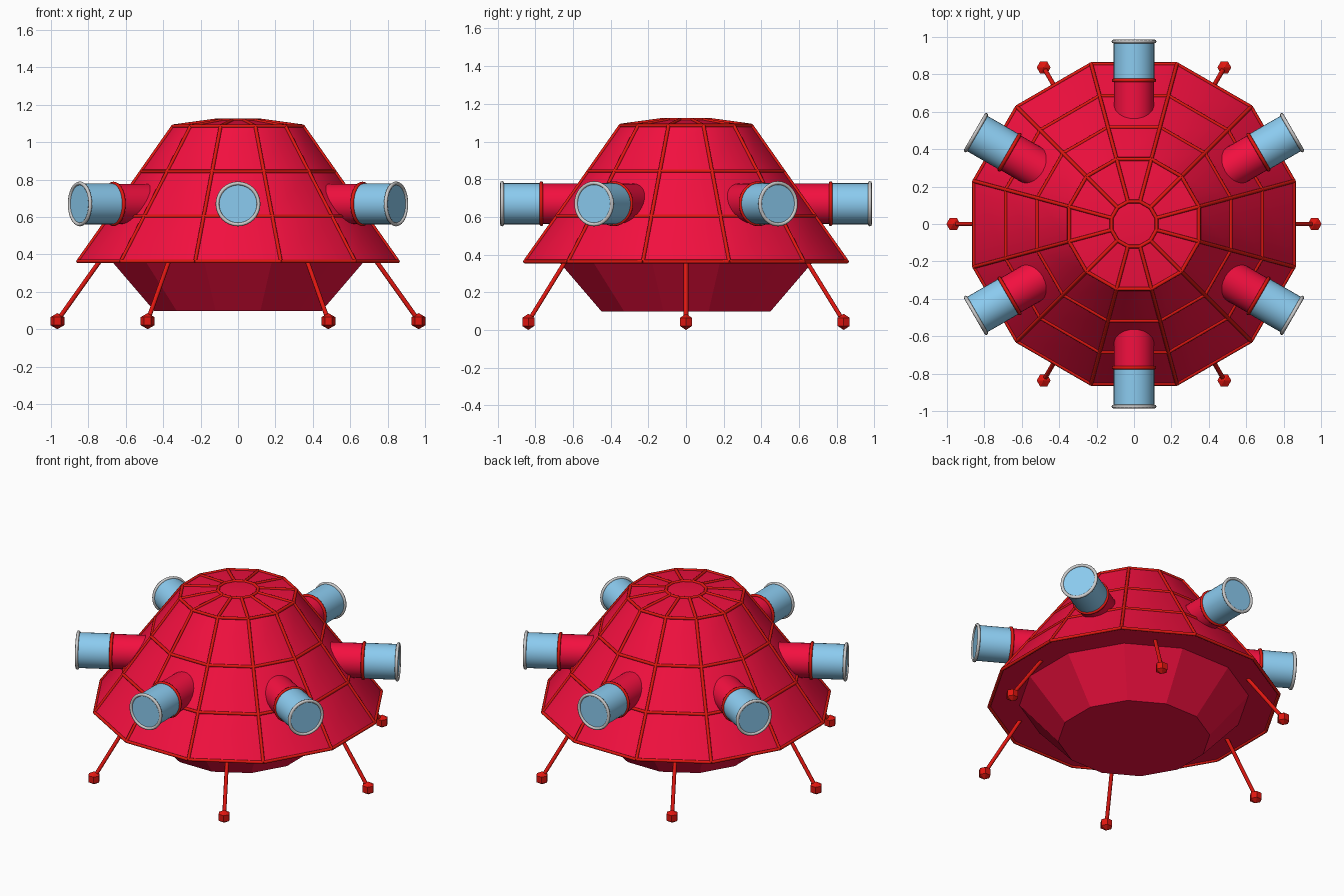
import bpy, bmesh
from math import pi, radians, cos, sin
from mathutils import Vector, Matrix

if "Cube" in bpy.data.objects:
    bpy.data.objects.remove(bpy.data.objects["Cube"])

def material(name, rgb):
    m = bpy.data.materials.new(name)
    m.diffuse_color = (*rgb, 1)
    m.use_nodes = True
    m.node_tree.nodes["Principled BSDF"].inputs["Base Color"].default_value = m.diffuse_color
    return m

CRIMSON = material("crimson", (0.9, 0.005, 0.05))
RED = material("frame_red", (0.75, 0.008, 0.005))
BLUE = material("sky_blue", (0.26, 0.6, 0.87))

def finish(name, bm, mat=None, smooth=None):
    bmesh.ops.recalc_face_normals(bm, faces=bm.faces)
    me = bpy.data.meshes.new(name)
    bm.to_mesh(me)
    bm.free()
    ob = bpy.data.objects.new(name, me)
    bpy.context.collection.objects.link(ob)
    if mat:
        me.materials.append(mat)
    if smooth:
        bpy.ops.object.select_all(action='DESELECT')
        ob.select_set(True)
        bpy.context.view_layer.objects.active = ob
        bpy.ops.object.shade_smooth_by_angle(angle=radians(smooth))
    return ob

def polar(r, deg, z):
    return Vector((r * cos(radians(deg)), r * sin(radians(deg)), z))

def ring_points(apothem, z):
    # 12-gon with a flat side facing each axis
    return [polar(apothem / cos(pi / 12), 15 + 30 * k, z) for k in range(12)]

def stacked(name, profile, mat, smooth=None):
    bm = bmesh.new()
    rings = [[bm.verts.new(p) for p in ring_points(r, z)] for r, z in profile]
    for a, b in zip(rings, rings[1:]):
        for k in range(12):
            j = (k + 1) % 12
            bm.faces.new((a[k], a[j], b[j], b[k]))
    bm.faces.new(rings[0])
    bm.faces.new(rings[-1])
    return finish(name, bm, mat, smooth)

def rod(bm, a, b, r, sides=8):
    d = b - a
    mat = Matrix.Translation((a + b) / 2) @ d.to_track_quat('Z', 'Y').to_matrix().to_4x4()
    bmesh.ops.create_cone(bm, cap_ends=True, segments=sides, radius1=r, radius2=r,
                          depth=d.length, matrix=mat)

def lathe(name, profile, deg, mat, smooth=35, closed=False):
    # revolve (radius, distance) points around a horizontal pod axis
    bm = bmesh.new()
    vs = [bm.verts.new((r, 0, d)) for r, d in profile]
    edges = [bm.edges.new(p) for p in zip(vs, vs[1:])]
    if closed:
        edges.append(bm.edges.new((vs[-1], vs[0])))
    bmesh.ops.spin(bm, geom=vs + edges, axis=(0, 0, 1), cent=(0, 0, 0),
                   angle=2 * pi, steps=32)
    bmesh.ops.remove_doubles(bm, verts=bm.verts, dist=1e-5)
    place = Matrix.Translation((0, 0, 0.67)) @ Matrix.Rotation(radians(deg), 4, 'Z') \
        @ Matrix.Rotation(pi / 2, 4, 'Y')
    bmesh.ops.transform(bm, matrix=place, verts=bm.verts)
    return finish(name, bm, mat, smooth)

def torus(name, major, minor, dist, deg, mat):
    pts = [(major + minor * cos(k * pi / 4), dist + minor * sin(k * pi / 4)) for k in range(8)]
    lathe(name, pts, deg, mat, 60, closed=True)

# Upper shell and lower hull
SHELL = [(0.855, 0.363), (0.685, 0.604), (0.517, 0.843), (0.347, 1.085), (0.12, 1.116)]
stacked("upper_shell", SHELL, CRIMSON, 35)
stacked("lower_hull", [(0.447, 0.097), (0.675, 0.363)], CRIMSON)

# Raised frame along every shell edge
bm = bmesh.new()
rings = [ring_points(r, z) for r, z in SHELL]
for i, ring in enumerate(rings):
    for k in range(12):
        rod(bm, ring[k], ring[(k + 1) % 12], 0.010)
        if i + 1 < len(rings):
            rod(bm, ring[k], rings[i + 1][k], 0.010)
finish("shell_frame", bm, RED, 50)

for i in range(6):
    # Landing legs with faceted feet
    a = 60 * i
    bm = bmesh.new()
    foot = polar(0.966, a, 0.045)
    rod(bm, foot, polar(0.735, a, 0.37), 0.012)
    finish(f"leg_{i+1}", bm, RED, 50)
    bm = bmesh.new()
    bmesh.ops.create_uvsphere(bm, u_segments=6, v_segments=3, radius=0.043,
                              matrix=Matrix.Translation((foot.x, foot.y, 0.043))
                              @ Matrix.Rotation(pi / 6, 4, 'Z'))
    finish(f"foot_{i+1}", bm, RED)

    # Window pods: red sleeve, blue glass barrel, collar and rim
    b = 30 + 60 * i
    lathe(f"pod_sleeve_{i+1}", [(0, 0.5), (0.107, 0.5), (0.107, 0.77), (0, 0.77)], b, CRIMSON)
    lathe(f"pod_glass_{i+1}", [(0, 0.765), (0.109, 0.765), (0.109, 0.977), (0, 0.977)], b, BLUE)
    torus(f"pod_collar_{i+1}", 0.109, 0.010, 0.768, b, RED)
    torus(f"pod_rim_{i+1}", 0.110, 0.010, 0.976, b, None)
